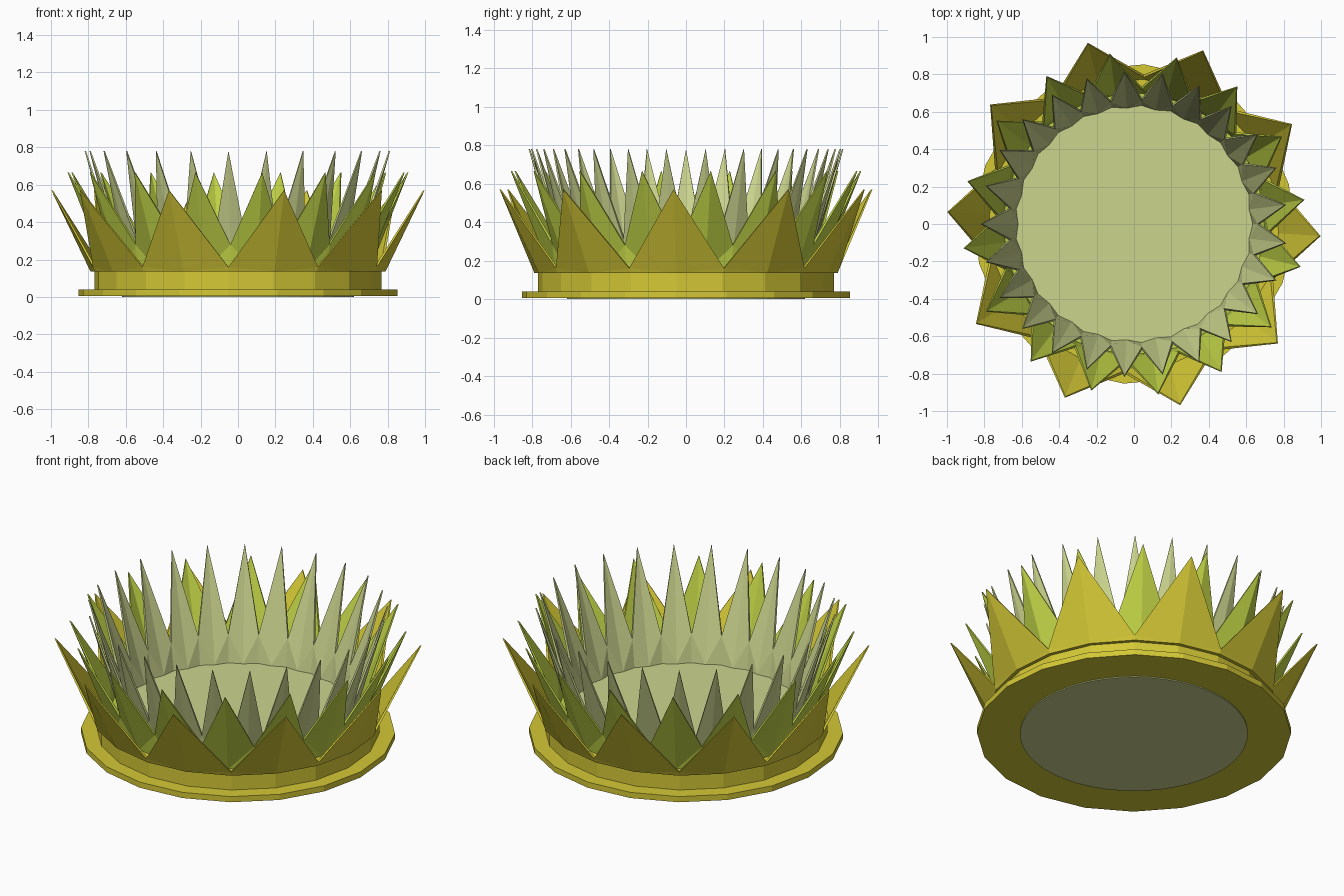
import bpy, bmesh, math

if "Cube" in bpy.data.objects:
    bpy.data.objects.remove(bpy.data.objects["Cube"])


def material(name, rgb):
    m = bpy.data.materials.new(name)
    m.diffuse_color = (*rgb, 1)
    m.use_nodes = True
    m.node_tree.nodes["Principled BSDF"].inputs["Base Color"].default_value = m.diffuse_color
    return m


YELLOW = material("golden yellow", (0.66, 0.58, 0.036))
GREEN = material("lime green", (0.52, 0.64, 0.060))
PALE = material("pale sage", (0.60, 0.66, 0.27))


def finish(bm, name, mat):
    bmesh.ops.recalc_face_normals(bm, faces=bm.faces)
    me = bpy.data.meshes.new(name)
    bm.to_mesh(me)
    bm.free()
    me.materials.append(mat)
    ob = bpy.data.objects.new(name, me)
    bpy.context.collection.objects.link(ob)


def polar(bm, r, deg, z):
    a = math.radians(deg)
    return bm.verts.new((r * math.cos(a), r * math.sin(a), z))


def turned(name, profile, sides, start, mat):
    """Solid of revolution with flat sides, capped at both ends."""
    bm = bmesh.new()
    rings = [[polar(bm, r, start + 360 * i / sides, z) for i in range(sides)]
             for r, z in profile]
    for a, b in zip(rings, rings[1:]):
        for i in range(sides):
            j = (i + 1) % sides
            bm.faces.new((a[i], a[j], b[j], b[i]))
    bm.faces.new(rings[0])
    bm.faces.new(rings[-1])
    finish(bm, name, mat)


def crown(name, n, start, base, foot, valley, tip, thick, floor, mat):
    """Ring of folded spikes; each argument is (radius, height)."""
    bm = bmesh.new()
    step = 360 / n

    def shell(t, z_foot):
        out = []
        for i in range(n):
            a = start + step * i
            out.append(dict(
                base=polar(bm, base[0] - t, a, z_foot),
                tip=polar(bm, tip[0] - t * 0.5, a, tip[1]),
                foot=polar(bm, foot[0] - t, a + step / 2, z_foot),
                valley=polar(bm, valley[0] - t, a + step / 2, valley[1])))
        for i in range(n):
            p, c = out[i - 1], out[i]
            for side in (p, c):
                bm.faces.new((c["base"], side["valley"], c["tip"]))
                bm.faces.new((c["base"], side["foot"], side["valley"]))
        return out

    outer = shell(0, base[1])
    inner = shell(thick, floor)
    # Thin rims along the spike edges
    for i in range(n):
        for side in (i - 1, i):
            bm.faces.new((outer[i]["tip"], outer[side]["valley"],
                          inner[side]["valley"], inner[i]["tip"]))
    # Floor inside and cap underneath
    for s in (inner, outer):
        bm.faces.new([v for d in s for v in (d["base"], d["foot"])])
    finish(bm, name, mat)


# Base flange and upright band
turned("base_flange", [(0.855, 0.006), (0.855, 0.04)], 20, -3.7, YELLOW)
turned("base_band", [(0.77, 0.035), (0.77, 0.138)], 20, -3.7, YELLOW)

# Three nested rings of spikes
crown("outer_petals", 10, -3.7, (0.79, 0.135), (0.79, 0.135), (0.80, 0.16),
      (1.0, 0.57), 0.015, 0.14, YELLOW)
crown("middle_petals", 16, 8.1, (0.71, 0.137), (0.715, 0.137), (0.735, 0.28),
      (0.92, 0.665), 0.015, 0.145, GREEN)
crown("inner_petals", 25, 7.2, (0.635, 0.139), (0.65, 0.139), (0.675, 0.31),
      (0.82, 0.78), 0.015, 0.15, PALE)

# Pale disc set in the underside
turned("bottom_disc", [(0.62, 0.0), (0.62, 0.02)], 50, 0, PALE)
